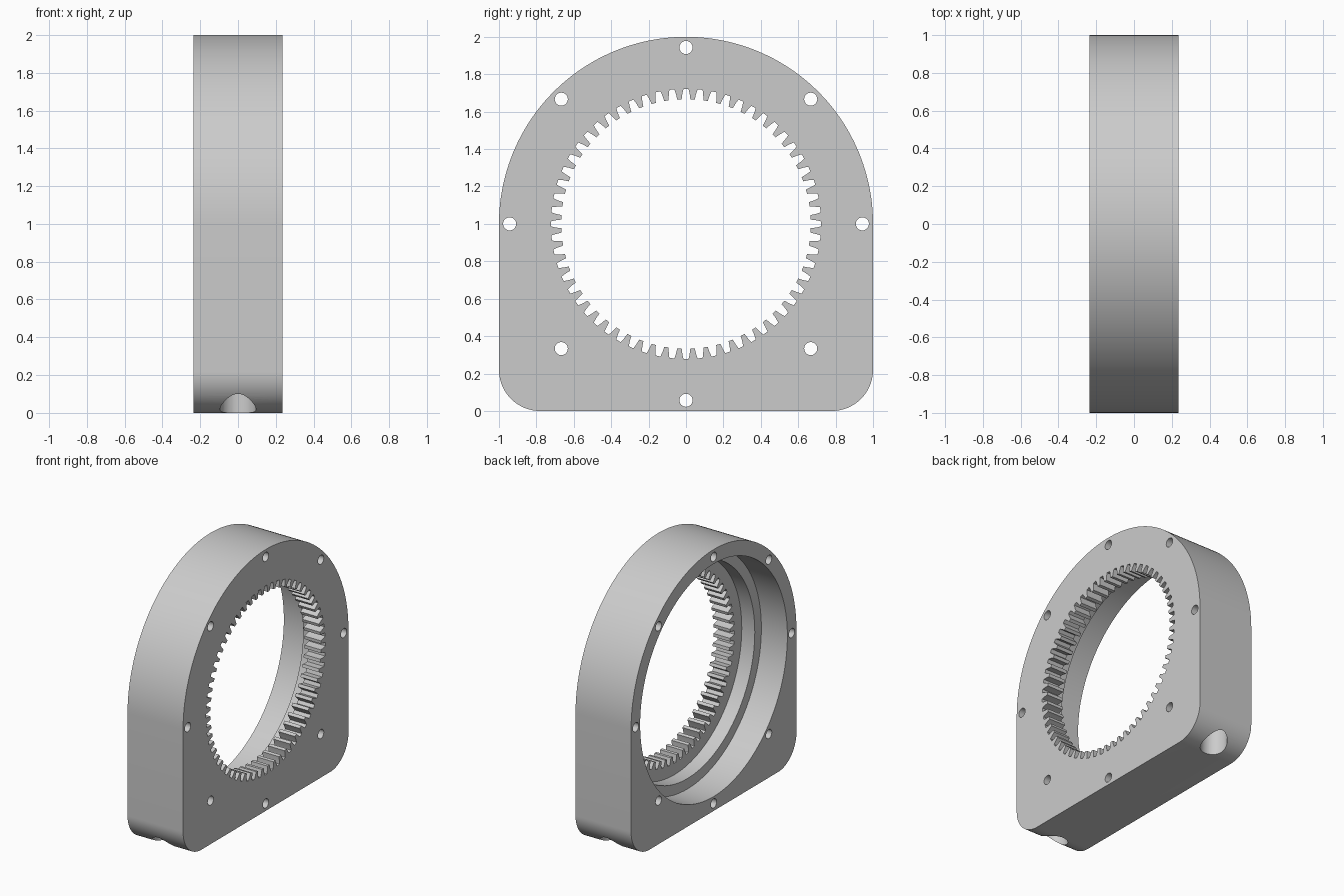
import bpy, bmesh, math

HALF = 0.235      # half thickness along x
CZ = 1.0          # height of the bore axis
TEETH = 60

if "Cube" in bpy.data.objects:
    bpy.data.objects.remove(bpy.data.objects["Cube"], do_unlink=True)

grey = bpy.data.materials.new("plain_grey")
grey.use_nodes = True
colour = (0.6, 0.6, 0.6, 1)
grey.diffuse_color = colour
grey.node_tree.nodes["Principled BSDF"].inputs["Base Color"].default_value = colour


def arc(cy, cz, r, a0, a1, n):
    """Points (y, z) on an arc, angles in degrees."""
    angles = [math.radians(a0 + (a1 - a0) * i / n) for i in range(n + 1)]
    return [(cy + r * math.cos(a), cz + r * math.sin(a)) for a in angles]


def circle(cy, cz, r, n):
    return arc(cy, cz, r, 0, 360, n)[:-1]


def prism(name, outlines, lo, hi, axis="x"):
    """Extrude closed outlines along x, or along z when axis is z."""
    bm = bmesh.new()
    for outline in outlines:
        def ring(t):
            return [bm.verts.new((t, u, v) if axis == "x" else (u, v, t)) for u, v in outline]
        a, b = ring(lo), ring(hi)
        bm.faces.new(a[::-1])
        bm.faces.new(b)
        for i in range(len(a)):
            j = (i + 1) % len(a)
            bm.faces.new((a[i], a[j], b[j], b[i]))
    bmesh.ops.recalc_face_normals(bm, faces=bm.faces)
    mesh = bpy.data.meshes.new(name)
    bm.to_mesh(mesh)
    bm.free()
    mesh.materials.append(grey)
    obj = bpy.data.objects.new(name, mesh)
    bpy.context.collection.objects.link(obj)
    return obj


# Housing: round top, straight sides, rounded lower corners
corner = 0.22
outline = arc(0, CZ, 1, 0, 180, 96)
outline += arc(corner - 1, corner, corner, 180, 270, 20)
outline += arc(1 - corner, corner, corner, 270, 360, 20)
housing = prism("ring_gear_housing", [outline], -HALF, HALF)

# Toothed bore: each gap widens toward the axis
gear = []
pitch = 2 * math.pi / TEETH
tip, root = 0.667, 0.722
for i in range(TEETH):
    for r, f in ((tip, -0.33), (0.695, -0.27), (root, -0.18),
                 (root, 0.18), (0.695, 0.27), (tip, 0.33)):
        a = (i + f) * pitch
        gear.append((r * math.cos(a), CZ + r * math.sin(a)))

# Bolt holes around the rim
bolts = []
for i in range(8):
    a = i * math.pi / 4
    bolts.append(circle(0.943 * math.cos(a), CZ + 0.943 * math.sin(a), 0.035, 24))

cutters = [
    prism("gear_cutter", [gear], -0.4, 0.4),
    prism("inner_seat_cutter", [circle(0, CZ, 0.81, 128)], -0.4, 0.095),
    prism("outer_seat_cutter", [circle(0, CZ, 0.89, 128)], -0.4, -0.015),
    prism("bolt_cutter", bolts, -0.4, 0.4),
    # Foot holes going up through the lower corners
    prism("foot_hole_cutter", [circle(0, s * 0.87, 0.095, 40) for s in (-1, 1)],
          -0.1, 0.35, "z"),
]

bpy.ops.object.select_all(action="DESELECT")
housing.select_set(True)
bpy.context.view_layer.objects.active = housing
for cutter in cutters:
    cutter.hide_render = True
    mod = housing.modifiers.new(cutter.name, "BOOLEAN")
    mod.operation = "DIFFERENCE"
    mod.solver = "EXACT"
    mod.object = cutter
    bpy.ops.object.modifier_apply(modifier=mod.name)
    bpy.data.objects.remove(cutter, do_unlink=True)

bpy.ops.object.shade_smooth_by_angle(angle=math.radians(30))
